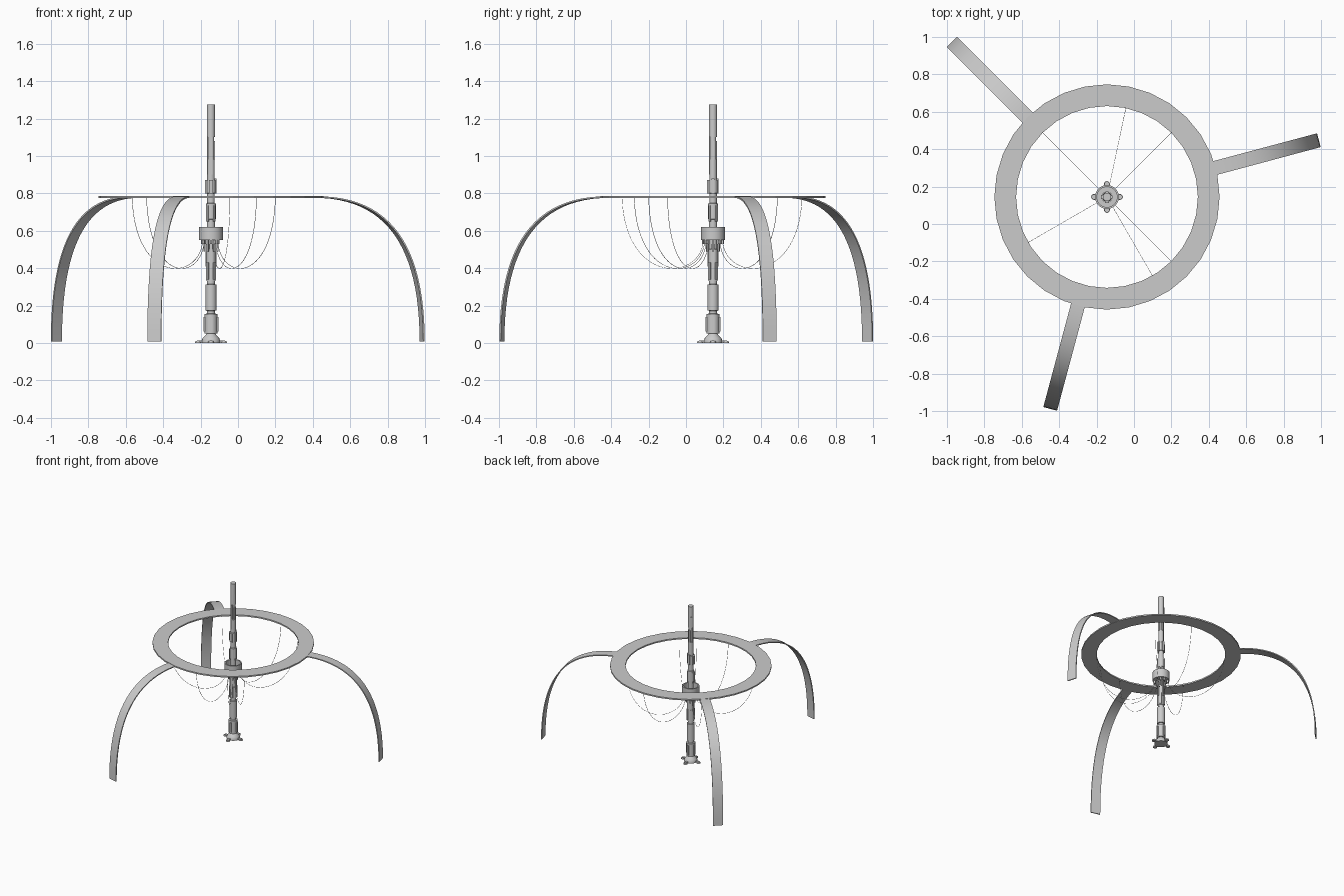
import bpy, bmesh
from math import sin, cos, pi, radians
from mathutils import Vector, Matrix

if "Cube" in bpy.data.objects:
    bpy.data.objects.remove(bpy.data.objects["Cube"])

CX, CY = -0.1445, 0.1445          # axis of ring and mast


def finish(name, bm, smooth=True):
    bmesh.ops.recalc_face_normals(bm, faces=bm.faces)
    me = bpy.data.meshes.new(name)
    bm.to_mesh(me)
    bm.free()
    ob = bpy.data.objects.new(name, me)
    ob.location = (CX, CY, 0)
    bpy.context.collection.objects.link(ob)
    if smooth:
        bpy.ops.object.select_all(action='DESELECT')
        bpy.context.view_layer.objects.active = ob
        ob.select_set(True)
        bpy.ops.object.shade_smooth_by_angle(angle=radians(35))
    return ob


def lathe(name, profile, sides, closed=False, smooth=True):
    """Revolve (radius, z) points; closed joins last point to first, else caps."""
    bm = bmesh.new()
    rings = [[bm.verts.new((r * cos(2 * pi * i / sides), r * sin(2 * pi * i / sides), z))
              for i in range(sides)] for r, z in profile]
    pairs = list(zip(rings, rings[1:]))
    if closed:
        pairs.append((rings[-1], rings[0]))
    else:
        bm.faces.new(rings[0])
        bm.faces.new(rings[-1])
    for a, b in pairs:
        for i in range(sides):
            j = (i + 1) % sides
            bm.faces.new((a[i], a[j], b[j], b[i]))
    return finish(name, bm, smooth)


def bezier(p, n):
    p = [Vector(q) for q in p]
    out = []
    for i in range(n + 1):
        t = i / n
        s = 1 - t
        out.append(p[0] * s**3 + p[1] * 3 * s * s * t + p[2] * 3 * s * t * t + p[3] * t**3)
    return out


def sweep(name, path, width, thick, angle):
    """Flat strap along a radial (r, z) path turned to the given angle."""
    bm = bmesh.new()
    rot = Matrix.Rotation(radians(angle), 3, 'Z')
    secs = []
    for i, p in enumerate(path):
        d = (path[min(i + 1, len(path) - 1)] - path[max(i - 1, 0)]).normalized()
        n = Vector((-d.y, d.x)) * thick / 2
        secs.append([bm.verts.new(rot @ Vector((p.x + s * n.x, w * width / 2, p.y + s * n.y)))
                     for s, w in ((1, -1), (1, 1), (-1, 1), (-1, -1))])
    for a, b in zip(secs, secs[1:]):
        for k in range(4):
            m = (k + 1) % 4
            bm.faces.new((a[k], a[m], b[m], b[k]))
    bm.faces.new(secs[0])
    bm.faces.new(secs[-1])
    return finish(name, bm)


def blocks(name, items):
    """Boxes given as (angle, radius, z0, z1, radial depth, width)."""
    bm = bmesh.new()
    for ang, r, z0, z1, dep, wid in items:
        m = (Matrix.Rotation(radians(ang), 4, 'Z')
             @ Matrix.Translation((r, 0, (z0 + z1) / 2))
             @ Matrix.Diagonal((dep, wid, z1 - z0, 1)))
        bmesh.ops.create_cube(bm, size=1, matrix=m)
    return finish(name, bm, False)


# Flat ring platform
lathe("ring_platform", [(0.486, 0.775), (0.602, 0.775), (0.602, 0.786), (0.486, 0.786)],
      32, closed=True, smooth=False)

# Three arched strap legs
leg_path = bezier([(0.58, 0.780), (0.98, 0.780), (1.169, 0.52), (1.169, 0.007)], 24)
for i, a in enumerate((15, 135, 255)):
    sweep(f"arched_leg_{i + 1}", leg_path, 0.076, 0.008, a)

# Mast of stepped sleeves
mast = [(0.034, 0.050), (0.034, 0.155), (0.022, 0.157), (0.022, 0.172),
        (0.030, 0.174), (0.030, 0.312), (0.022, 0.314), (0.022, 0.330),
        (0.025, 0.332), (0.025, 0.50), (0.022, 0.502), (0.022, 0.66),
        (0.026, 0.662), (0.026, 0.745), (0.020, 0.747), (0.020, 0.80),
        (0.025, 0.802), (0.025, 0.87), (0.020, 0.872), (0.020, 0.98),
        (0.017, 0.982), (0.017, 1.10), (0.022, 1.102), (0.022, 1.275)]
lathe("mast", mast, 16)

# Raised panels around the mast
panels = []
for k in range(4):
    a = 90 * k
    panels += [(a, 0.031, 0.06, 0.14, 0.016, 0.016),
               (a + 45, 0.027, 0.34, 0.43, 0.008, 0.016),
               (a, 0.025, 0.41, 0.53, 0.008, 0.014),
               (a + 45, 0.025, 0.65, 0.735, 0.008, 0.014)]
panels += [(180, 0.025, 0.80, 0.87, 0.012, 0.022), (270, 0.025, 0.80, 0.87, 0.012, 0.022),
           (0, 0.022, 0.80, 0.88, 0.016, 0.018), (90, 0.022, 0.80, 0.88, 0.016, 0.018),
           (0, 0.016, 0.98, 1.08, 0.010, 0.016), (90, 0.016, 0.98, 1.08, 0.010, 0.016),
           (180, 0.016, 0.90, 1.10, 0.010, 0.014), (270, 0.016, 0.90, 1.10, 0.010, 0.014),
           (315, 0.021, 1.11, 1.19, 0.006, 0.014), (135, 0.021, 1.11, 1.19, 0.006, 0.014)]
blocks("mast_panels", panels)

# Open collar with a floor
lathe("collar", [(0.020, 0.55), (0.064, 0.55), (0.064, 0.620), (0.054, 0.620),
                 (0.054, 0.570), (0.020, 0.570)], 24, closed=True)

# Sockets under the collar, one for each cable
cable_angles = (45, 78, 135, 210, 270, 300, 315)
blocks("cable_sockets", [(a, 0.050, 0.528, 0.552, 0.016, 0.012) for a in cable_angles]
       + [(a, 0.036, 0.49, 0.552, 0.008, 0.010) for a in range(0, 360, 60)])

# Hanging cables from collar to ring
cable_path = bezier([(0.052, 0.54), (0.075, 0.33), (0.47, 0.31), (0.487, 0.78)], 28)
for i, a in enumerate(cable_angles):
    sweep(f"cable_{i + 1}", cable_path, 0.0018, 0.0018, a)

# Domed base
lathe("mast_base", [(0.050, 0.0), (0.050, 0.012), (0.044, 0.026), (0.032, 0.038),
                    (0.022, 0.052)], 20)

# Four feet: arm with round pad
blocks("foot_arms", [(90 * k, 0.055, 0.003, 0.014, 0.04, 0.018) for k in range(4)])
bm = bmesh.new()
for k in range(4):
    pos = Matrix.Rotation(k * pi / 2, 4, 'Z') @ Matrix.Translation((0.069, 0, 0.005))
    bmesh.ops.create_cone(bm, cap_ends=True, segments=12, radius1=0.016, radius2=0.014,
                          depth=0.010, matrix=pos)
finish("foot_pads", bm)
